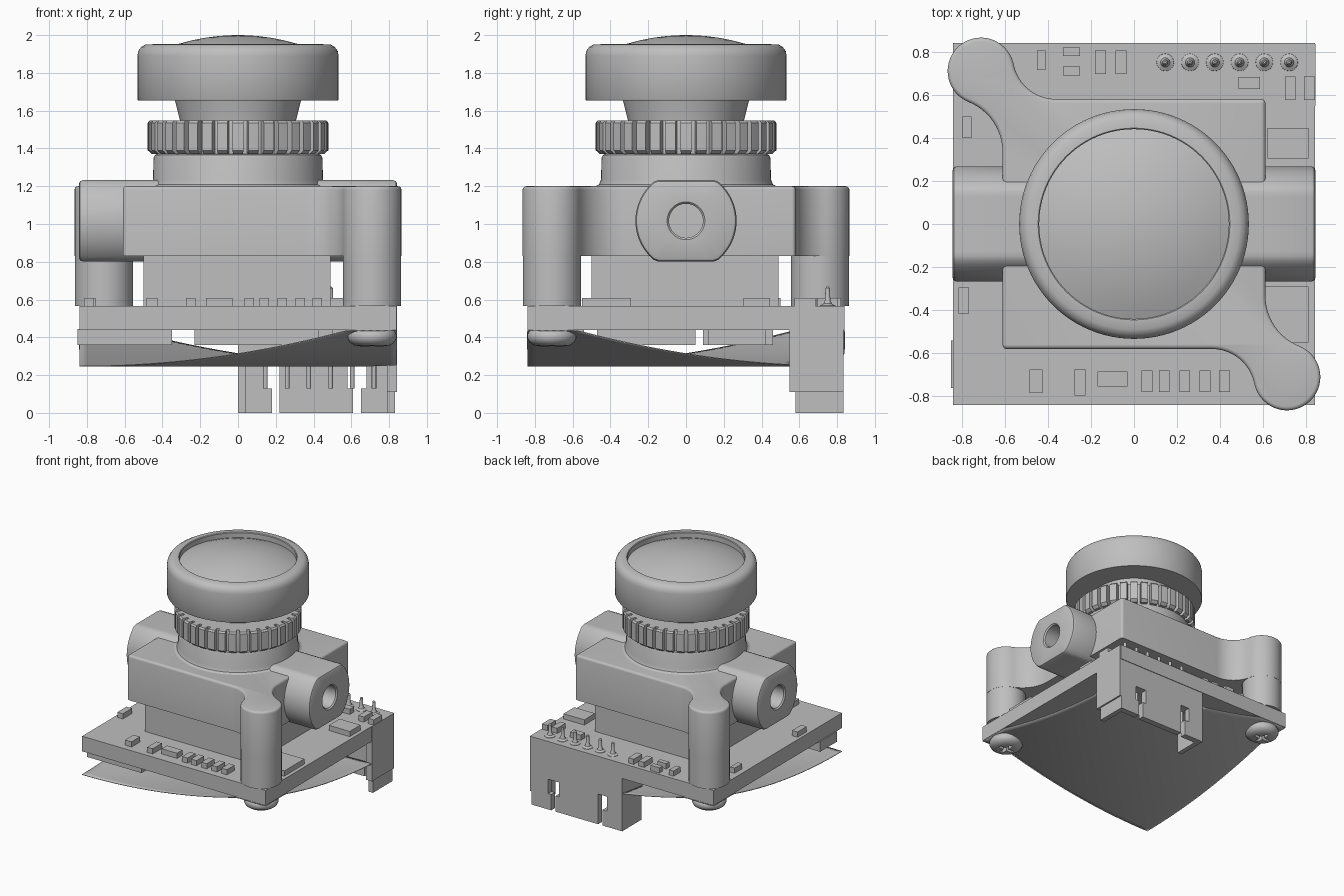
import bpy, bmesh
from math import sin, cos, pi, radians, sqrt, atan2
from mathutils import Matrix

cube = bpy.data.objects.get("Cube")
if cube:
    bpy.data.objects.remove(cube)

grey = bpy.data.materials.new("plain_grey")
grey.use_nodes = True
colour = (0.52, 0.52, 0.52, 1)
grey.diffuse_color = colour
grey.node_tree.nodes["Principled BSDF"].inputs["Base Color"].default_value = colour


def finish(name, bm, smooth=True):
    bmesh.ops.recalc_face_normals(bm, faces=bm.faces)
    me = bpy.data.meshes.new(name)
    bm.to_mesh(me)
    bm.free()
    me.materials.append(grey)
    ob = bpy.data.objects.new(name, me)
    bpy.context.collection.objects.link(ob)
    bpy.ops.object.select_all(action="DESELECT")
    ob.select_set(True)
    bpy.context.view_layer.objects.active = ob
    if smooth:
        bpy.ops.object.shade_smooth_by_angle(angle=radians(35))
    return ob


def loft(name, rings):
    """Skin a list of equal-length point rings and cap both ends."""
    bm = bmesh.new()
    loops = [[bm.verts.new(p) for p in ring] for ring in rings]
    n = len(loops[0])
    for a, b in zip(loops, loops[1:]):
        for i in range(n):
            j = (i + 1) % n
            bm.faces.new((a[i], a[j], b[j], b[i]))
    bm.faces.new(loops[0])
    bm.faces.new(loops[-1])
    return finish(name, bm)


def lathe(name, profile, at=(0, 0), n=72):
    return loft(name, [[(at[0] + r * cos(2 * pi * i / n), at[1] + r * sin(2 * pi * i / n), z)
                        for i in range(n)] for r, z in profile])


def add_box(bm, x0, x1, y0, y1, z0, z1):
    m = Matrix.Translation(((x0 + x1) / 2, (y0 + y1) / 2, (z0 + z1) / 2))
    bmesh.ops.create_cube(bm, size=1, matrix=m @ Matrix.Diagonal((x1 - x0, y1 - y0, z1 - z0, 1)))


def boxes(name, items):
    bm = bmesh.new()
    for b in items:
        add_box(bm, *b)
    return finish(name, bm, False)


def arc(cx, cy, r, a0, a1, n=12):
    return [(cx + r * cos(radians(a0 + (a1 - a0) * i / n)),
             cy + r * sin(radians(a0 + (a1 - a0) * i / n))) for i in range(n + 1)]


# Circuit board and sensor block
boxes("circuit_board", [(-.84, .84, -.84, .84, .44, .565)])
boxes("sensor_block", [(-.5, .49, -.5, .49, .56, .84)])

# Housing outline: rectangle with two corner arms that flow into round posts
W, D, P, R = .61, .58, .71, .155
f1, f2 = .2, .25
c1y = D + f1
c1x = -P + sqrt((R + f1) ** 2 - (c1y - P) ** 2)
c2x = -W - f2
c2y = P - sqrt((R + f2) ** 2 - (c2x + P) ** 2)
t1 = atan2(c1y - P, c1x + P) * 180 / pi
t2 = atan2(c2y - P, c2x + P) * 180 / pi + 360
half = arc(W - .02, D - .02, .02, 0, 90, 4)
half += arc(c1x, c1y, f1, 270, 180 + t1)
half += arc(-P, P, R, t1, t2, 28)[1:-1]
half += arc(c2x, c2y, f2, t2 - 180, 0)
outline = half + [(-x, -y) for x, y in half]
bm = bmesh.new()
base = bm.faces.new([bm.verts.new((x, y, .83)) for x, y in outline])
top = bmesh.ops.extrude_face_region(bm, geom=[base])["geom"]
bmesh.ops.translate(bm, vec=(0, 0, .37), verts=[v for v in top if isinstance(v, bmesh.types.BMVert)])
rim = [e for e in bm.edges if all(v.co.z > 1.1 for v in e.verts)]
bmesh.ops.bevel(bm, geom=rim, offset=.018, segments=3, profile=.5, affect="EDGES")
finish("housing", bm)

# Posts and the screws that hold the bent sheet below them
for s, side in ((1, "front"), (-1, "back")):
    at = (P * s, -P * s)
    lathe(side + "_post", [(R - .001, .565), (R - .001, 1.1)], at, 40)
    screw = lathe(side + "_screw", [(.06, .352), (.095, .358), (.12, .375), (.13, .395),
                                    (.13, .415), (.12, .432), (.1, .445)], at, 32)
    cutter = boxes("cross_cutter", [(at[0] - .065, at[0] + .065, at[1] - .014, at[1] + .014, .3, .39)])
    other = boxes("cross_cutter", [(at[0] - .014, at[0] + .014, at[1] - .065, at[1] + .065, .3, .391)])
    bpy.context.view_layer.objects.active = screw
    for c in (cutter, other):
        c.hide_render = True
        mod = screw.modifiers.new("recess", "BOOLEAN")
        mod.operation = "DIFFERENCE"
        mod.object = c
        bpy.ops.object.modifier_apply(modifier=mod.name)
        bpy.data.objects.remove(c)


# Side bosses: flattened round bars with a mounting hole
def boss_ring(x, r, flat, n=64):
    return [(x, r * cos(2 * pi * i / n), 1.017 + max(-flat, min(flat, r * sin(2 * pi * i / n))))
            for i in range(n)]


for s, side in ((1, "left"), (-1, "right")):
    steps = [(0, .268, .215), (.61, .268, .215), (.822, .268, .215), (.836, .262, .209),
             (.842, .25, .197), (.842, .1, .1), (.832, .09, .09), (.58, .09, .09)]
    loft(side + "_boss", [boss_ring(x * s, r, f) for x, r, f in steps])

# Lens barrel
lathe("lens_collar", [(.48, 1.19), (.48, 1.2), (.46, 1.21), (.45, 1.235), (.447, 1.35),
                      (.44, 1.365), (.425, 1.372), (.3, 1.372)])
lathe("lens_neck", [(.3, 1.5), (.305, 1.54), (.335, 1.66)])

# Knurled locking ring
teeth = 36


def gear_ring(z, outer, inner):
    pts = []
    for i in range(teeth):
        for off, r in ((-.34, outer), (0, outer), (.34, outer), (.36, inner), (.64, inner)):
            a = 2 * pi * (i + off) / teeth
            pts.append((r * cos(a), r * sin(a), z))
    return pts


loft("knurled_ring", [gear_ring(1.37, .455, .43), gear_ring(1.39, .478, .432),
                      gear_ring(1.535, .478, .432), gear_ring(1.548, .468, .43)])

# Lens cap and domed glass
lathe("lens_hood", [(.3, 1.655), (.53, 1.655), (.533, 1.66), (.533, 1.89), (.528, 1.915),
                    (.513, 1.937), (.49, 1.95), (.445, 1.952), (.44, 1.947), (.44, 1.89)], n=96)
rad = 1.09
lathe("lens_glass", [(.44, 1.88)] + [(r, 2 - rad + sqrt(rad * rad - r * r))
                                     for r in (.44, .38, .31, .24, .17, .1, .05, .01)], n=96)

# Bent protective sheet: a cylinder bend across the diagonal, notched for the socket
bm = bmesh.new()
bmesh.ops.create_grid(bm, x_segments=42, y_segments=42, size=.84)
notch = [f for f in bm.faces if f.calc_center_median().x > 0 and f.calc_center_median().y > .56]
bmesh.ops.delete(bm, geom=notch, context="FACES")
for v in bm.verts:
    v.co.z = min(.436, .247 + .19 * ((v.co.x - v.co.y) / 1.42) ** 2)
sheet = finish("bent_sheet", bm)
mod = sheet.modifiers.new("thickness", "SOLIDIFY")
mod.thickness = .005
mod.offset = 0

# Small parts on the board: centre x, centre y, width, depth
chips = [(-.43, .76, .04, .09), (-.29, .8, .08, .04), (-.29, .71, .08, .04), (-.155, .75, .05, .11),
         (-.06, .75, .05, .11), (.535, .655, .1, .055), (.725, .63, .05, .11), (.815, .63, .05, .11),
         (.715, .375, .19, .14), (-.775, .45, .04, .1), (-.79, -.355, .05, .12), (.71, -.42, .2, .26),
         (-.455, -.73, .06, .11), (-.25, -.735, .05, .12), (-.1, -.72, .14, .07)]
chips += [(x, -.73, .05, .1) for x in (.06, .14, .235, .33, .42)]
boxes("board_components", [(x - w / 2, x + w / 2, y - d / 2, y + d / 2, .56, .608) for x, y, w, d in chips])
under = [(-.6, -.65, .5, .22), (.1, -.21, .66, .52), (.06, .275, .34, .37), (.4, .27, .2, .3)]
boxes("underside_components", [(x - w / 2, x + w / 2, y - d / 2, y + d / 2, .36, .445) for x, y, w, d in under])

# Cable socket: slotted back wall, end walls and a solid head
back = (.785, .835)
socket = [(0, .83, .56, .835, .25, .445)]
socket += [(x0, x1, *back, 0, .13) for x0, x1 in ((0, .18), (.22, .61), (.65, .83))]
socket += [(x0, x1, *back, .125, .255) for x0, x1 in ((0, .14), (.22, .58), (.68, .83))]
socket += [(x, x + .04, .58, .8, 0, .26) for x in (0, .79)]
socket += [(.79, .843, .548, .835, .11, .565)]
boxes("cable_socket", socket)

# Socket pins with solder cones on the board
for i in range(6):
    x = .145 + .115 * i
    lathe("socket_pin_%d" % (i + 1), [(.012, .13), (.012, .54), (.042, .56), (.04, .568), (.022, .578),
                                      (.014, .6), (.012, .66), (.005, .668)], (x, .75), 16)
